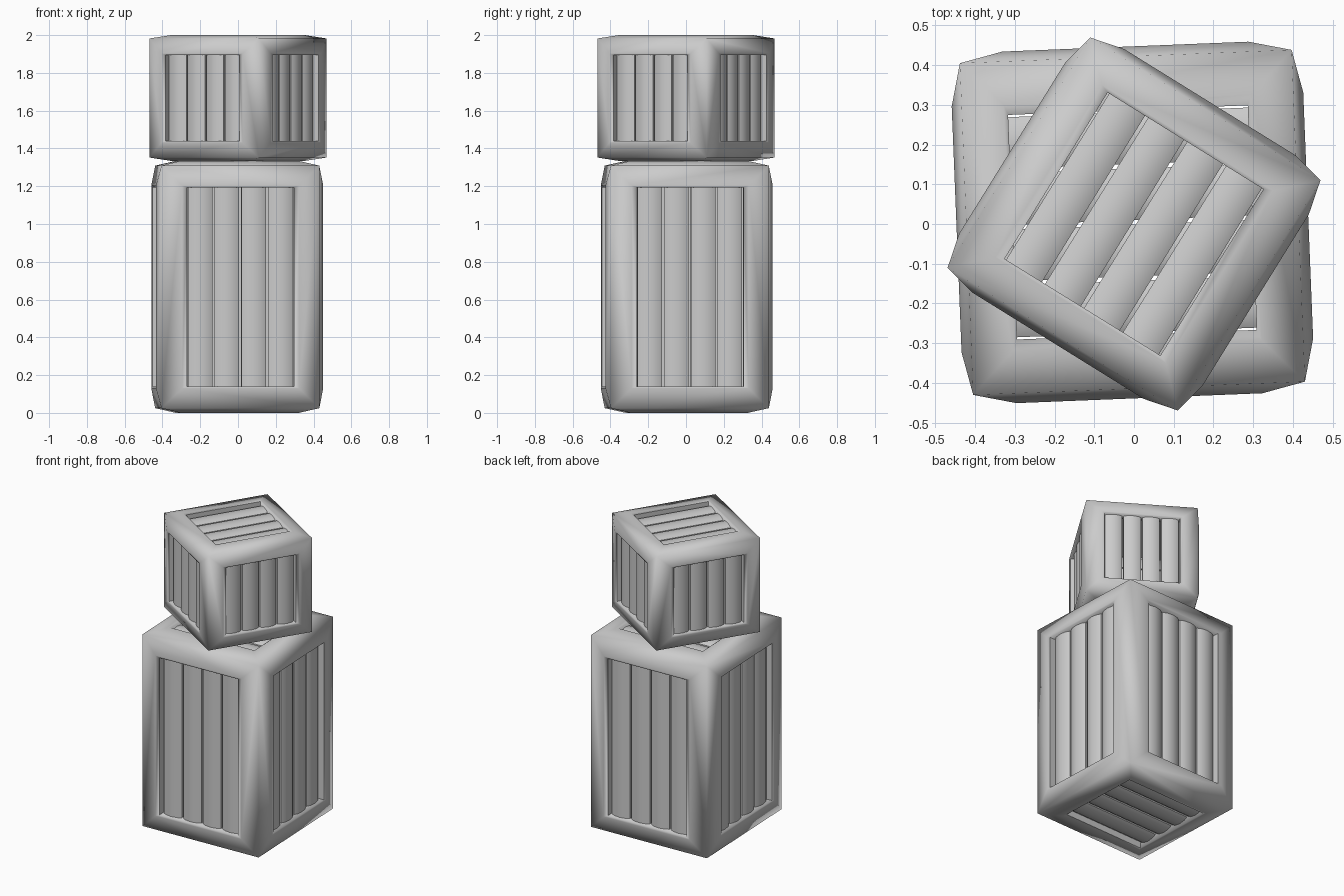
import bpy, bmesh, math
from mathutils import Vector

if "Cube" in bpy.data.objects:
    bpy.data.objects.remove(bpy.data.objects["Cube"])

# each face: (normal axis, across-slat axis, along-slat axis)
FACES = [(0, 1, 2), (1, 0, 2), (2, 0, 1)]


def finish(bm, name, loc, rot, angle):
    bmesh.ops.remove_doubles(bm, verts=bm.verts, dist=1e-5)
    bmesh.ops.recalc_face_normals(bm, faces=bm.faces)
    me = bpy.data.meshes.new(name)
    bm.to_mesh(me)
    bm.free()
    for p in me.polygons:
        p.use_smooth = True
    me.set_sharp_from_angle(angle=math.radians(angle))
    ob = bpy.data.objects.new(name, me)
    ob.location = loc
    ob.rotation_euler = (0, 0, math.radians(rot))
    bpy.context.collection.objects.link(ob)


def point(axes, n, u, v):
    p = Vector((0, 0, 0))
    for a, val in zip(axes, (n, u, v)):
        p[a] = val
    return p


def crate(name, half, s, loc, rot):
    # frame: bulging border around an opening on all six sides
    rings = [(0, 0, 0), (0.025, 0.108, 0.105), (0.020, 0.135, 0.116), (-0.06, 0.135, 0.116)]
    bm = bmesh.new()
    for ax in FACES:
        n, a, b = ax
        for sign in (-1, 1):
            loops = []
            for up, ia, ib in rings:
                d = sign * (half[n] + up * s[n])
                x, y = half[a] - ia * s[a], half[b] - ib * s[b]
                loops.append([bm.verts.new(point(ax, d, i * x, j * y))
                              for i, j in ((-1, -1), (1, -1), (1, 1), (-1, 1))])
            for r0, r1 in zip(loops, loops[1:]):
                for k in range(4):
                    m = (k + 1) % 4
                    bm.faces.new((r0[k], r0[m], r1[m], r1[k]))
    finish(bm, name + "_frame", loc, rot, 75)

    # slats: four rounded planks per side, tucked under the frame
    bm = bmesh.new()
    for ax in FACES:
        n, a, b = ax
        open_a = half[a] - 0.135 * s[a]
        length = half[b] - 0.116 * s[b] + 0.01
        pitch = open_a / 2
        w = pitch * 0.46
        profile = [(-w, -0.05), (-w, -0.018), (-0.65 * w, -0.005), (0, 0.002),
                   (0.65 * w, -0.005), (w, -0.018), (w, -0.05)]
        for sign in (-1, 1):
            for i in range(4):
                c = (i - 1.5) * pitch
                ends = [[bm.verts.new(point(ax, sign * (half[n] + h * s[n]), c + x, e * length))
                         for x, h in profile] for e in (-1, 1)]
                for k in range(len(profile)):
                    m = (k + 1) % len(profile)
                    bm.faces.new((ends[0][k], ends[0][m], ends[1][m], ends[1][k]))
                bm.faces.new(ends[0])
                bm.faces.new(ends[1])
    finish(bm, name + "_slats", loc, rot, 50)


# tall lower crate and small twisted crate on top
crate("lower_crate", (0.418, 0.418, 0.642), (1, 1, 1), (-0.004, 0.004, 0.667), 92.3)
crate("upper_crate", (0.341, 0.341, 0.315), (0.816, 0.816, 0.75), (0, 0, 1.667), -31.8)
